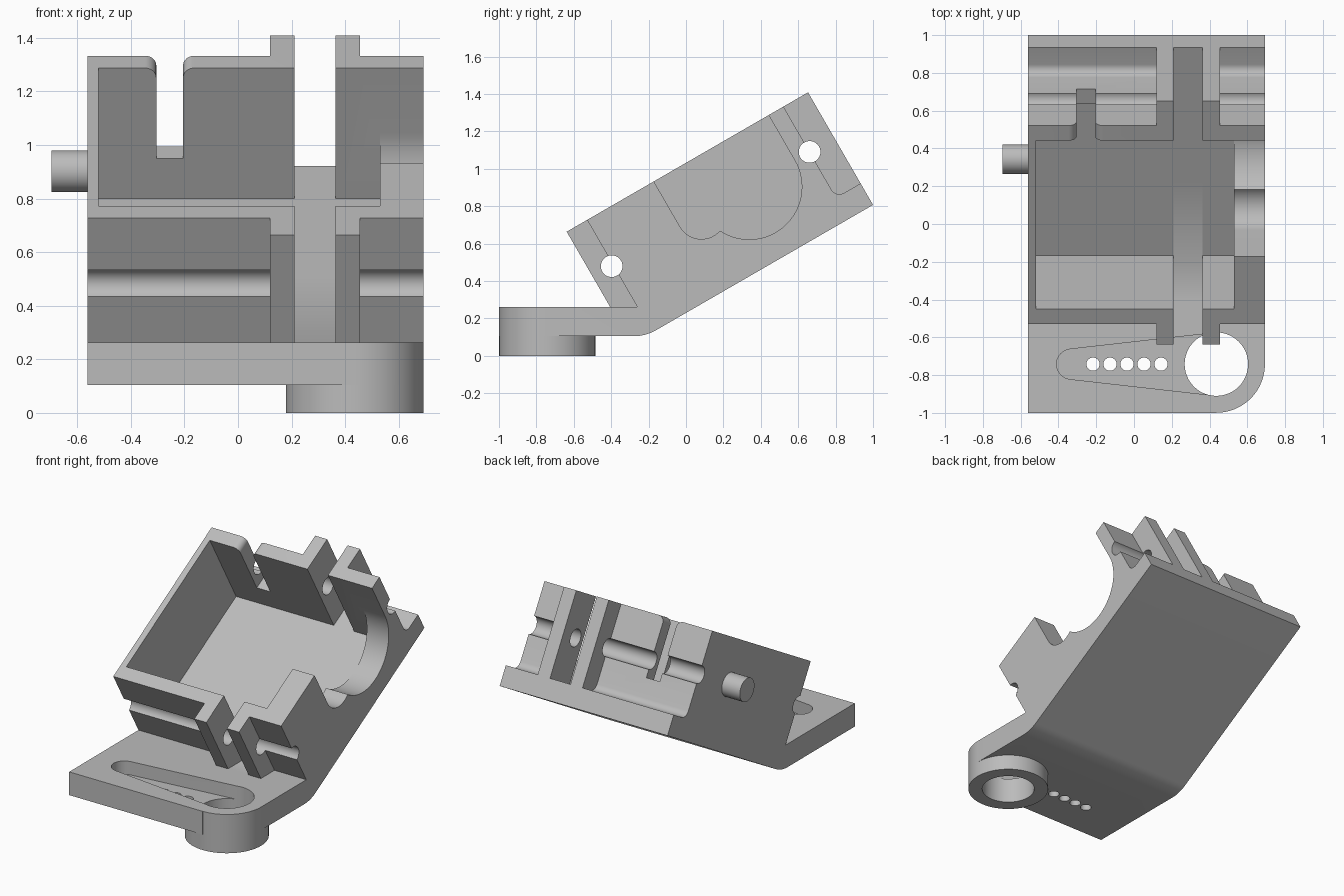
import bpy, bmesh, math
from mathutils import Vector

if "Cube" in bpy.data.objects:
    bpy.data.objects.remove(bpy.data.objects["Cube"], do_unlink=True)

grey = bpy.data.materials.new("plain_grey")
grey.use_nodes = True
GREY = (0.5, 0.5, 0.5, 1)
grey.diffuse_color = GREY
grey.node_tree.nodes["Principled BSDF"].inputs["Base Color"].default_value = GREY

C, S = math.cos(math.radians(30)), 0.5
X, Y, Z = Vector((1, 0, 0)), Vector((0, 1, 0)), Vector((0, 0, 1))
LEFT, RIGHT = -0.562, 0.693
CORNER = (1.0, 0.807)            # lower back corner of the tilted tray (y, z)
FORWARD = Vector((0, -C, -S))    # down the slope
UP = Vector((0, -S, C))          # out of the tray
TOP, FLOOR, DECK, UNDER = 0.695, 0.133, 0.262, 0.105
BACK, FRONT, LUG = 0.152, 1.364, 1.49   # wall faces and lug tip along the slope


def tray(a, t):
    """Tray position (down the slope, out of the tray) to side view y, z."""
    return (CORNER[0] - C * a - S * t, CORNER[1] - S * a + C * t)


def at_deck(a):
    """Where a slope-normal plane meets the top of the base plate."""
    return tray(a, (DECK - CORNER[1] + S * a) / C)


def arc(cx, cy, r, start, end, n=24):
    angles = [math.radians(start + (end - start) * i / n) for i in range(n + 1)]
    return [(cx + r * math.cos(k), cy + r * math.sin(k)) for k in angles]


def circle(cx, cy, r, n=48):
    return arc(cx, cy, r, 0, 360, n)[:-1]


def prism(name, pts, w0, w1, u=Y, v=Z, w=X, origin=Vector()):
    """Extrude a flat outline in the u, v plane along w."""
    bm = bmesh.new()
    base = [bm.verts.new(origin + u * p + v * q + w * w0) for p, q in pts]
    face = bm.faces.new(base)
    out = bmesh.ops.extrude_face_region(bm, geom=[face])
    moved = [g for g in out["geom"] if isinstance(g, bmesh.types.BMVert)]
    bmesh.ops.translate(bm, verts=moved, vec=w * (w1 - w0))
    bmesh.ops.recalc_face_normals(bm, faces=bm.faces)
    mesh = bpy.data.meshes.new(name)
    bm.to_mesh(mesh)
    bm.free()
    mesh.materials.append(grey)
    ob = bpy.data.objects.new(name, mesh)
    bpy.context.collection.objects.link(ob)
    return ob


def upright(name, pts, z0, z1):
    return prism(name, pts, z0, z1, X, Y, Z)


def select(ob):
    bpy.ops.object.select_all(action="DESELECT")
    ob.select_set(True)
    bpy.context.view_layer.objects.active = ob


def cut(ob, cutter):
    select(ob)
    mod = ob.modifiers.new("cut", "BOOLEAN")
    mod.operation, mod.solver, mod.object = "DIFFERENCE", "EXACT", cutter
    bpy.ops.object.modifier_apply(modifier=mod.name)
    bpy.data.objects.remove(cutter, do_unlink=True)


# Tray and base plate as one side silhouette, with a rounded bend underneath
bend = 0.065
bend_y = CORNER[0] - (CORNER[1] - UNDER) * C / S
bend_r = bend / math.tan(math.radians(15))
side = [(-1, DECK), (-1, UNDER)]
side += arc(bend_y - bend, UNDER + bend_r, bend_r, -90, -60, 8)
side += [tray(0, 0), tray(0, TOP), tray(LUG, TOP), at_deck(LUG)]
body = prism("tilted_tray", side, LEFT, RIGHT)

# Reliefs that leave two pairs of lugs standing
fillet = 0.05
back = [(-0.2, FLOOR)] + arc(BACK - fillet, FLOOR + fillet, fillet, -90, 0, 8) + [(BACK, 1), (-0.2, 1)]
back = [tray(a, t) for a, t in back]
front = [at_deck(FRONT), tray(FRONT, 1), tray(1.6, 1), at_deck(1.6)]
for x0, x1 in ((-0.8, 0.12), (0.455, 0.9)):
    cut(body, prism("back_relief", back, x0, x1))
    cut(body, prism("front_relief", front, x0, x1))

# Tray interior
inner_back, inner_front = 0.2435, 1.272
box = [(inner_back, FLOOR), (inner_front, FLOOR), (inner_front, 1), (inner_back, 1)]
cut(body, prism("interior", [tray(a, t) for a, t in box], -0.52, 0.53))

# Slot between the lugs, running the full length
slot_end = (CORNER[1] + C * FLOOR - DECK) / S
slot = [tray(-0.2, FLOOR), tray(slot_end, FLOOR), (-0.8, DECK), tray(1.7, 1), tray(-0.2, 1)]
cut(body, prism("lug_slot", slot, 0.21, 0.363))

# Gear-shaped opening in the right-hand wall
axis_t = 0.415
gear = [(inner_back, 1)] + arc(0.525, axis_t, 0.2815, 180, 333.7, 36)
gear += arc(0.82, axis_t, 0.132, 251.1, 360, 20)[1:] + [(0.952, 1)]
cut(body, prism("gear_opening", [tray(a, t) for a, t in gear], 0.5, 0.9))

# Cable notch with rounded lips in the back wall
lip = 0.042
n0, n1 = -0.305, -0.205
notch = [(n0 - lip, 1)] + arc(n0 - lip, TOP - lip, lip, 90, 0, 10) + [(n0, 0.305), (n1, 0.305)]
notch += arc(n1 + lip, TOP - lip, lip, 180, 90, 10) + [(n1 + lip, 1)]
cut(body, prism("cable_notch", notch, 0.1, 0.3, X, UP, FORWARD, Vector((0, *CORNER))))

# Hinge pin bores through walls and lugs
for a in (BACK, FRONT + 0.01):
    cut(body, prism("pin_bore", circle(*tray(a, axis_t), 0.058, 32), -0.9, 0.9))

# Rounded plate corner around the boss
bx, by, br, hole = 0.436, -0.742, 0.257, 0.168
corner = arc(bx, by, br, -90, 0, 24) + [(0.9, by), (0.9, -1.2), (bx, -1.2)]
cut(body, upright("corner_round", corner, -0.1, 0.5))

# Arm pocket, shaft hole and row of screw holes
cut(body, upright("shaft_hole", circle(bx, by, hole), -0.1, 0.32))
tip_x, tip_r = -0.33, 0.08
phi = math.degrees(math.acos((tip_r - hole) / (bx - tip_x)))
pocket = arc(tip_x, by, tip_r, phi, 360 - phi, 20)
pocket += [arc(bx, by, hole - 0.002, k, k, 1)[0] for k in (-phi, phi)]
cut(body, upright("arm_pocket", pocket, 0.172, 0.32))
for i in range(5):
    cut(body, upright("screw_hole", circle(-0.217 + 0.09 * i, by, 0.035, 24), 0, 0.3))

# Round boss under the plate
boss = upright("shaft_boss", circle(bx, by, br, 64), 0, UNDER)
cut(boss, upright("boss_hole", circle(bx, by, hole), -0.1, 0.3))

# Side pivot peg
peg = prism("pivot_peg", circle(0.343, 0.902, 0.078), -0.697, LEFT + 0.01)

for ob in (body, boss, peg):
    select(ob)
    bpy.ops.object.shade_smooth_by_angle(angle=math.radians(30))
